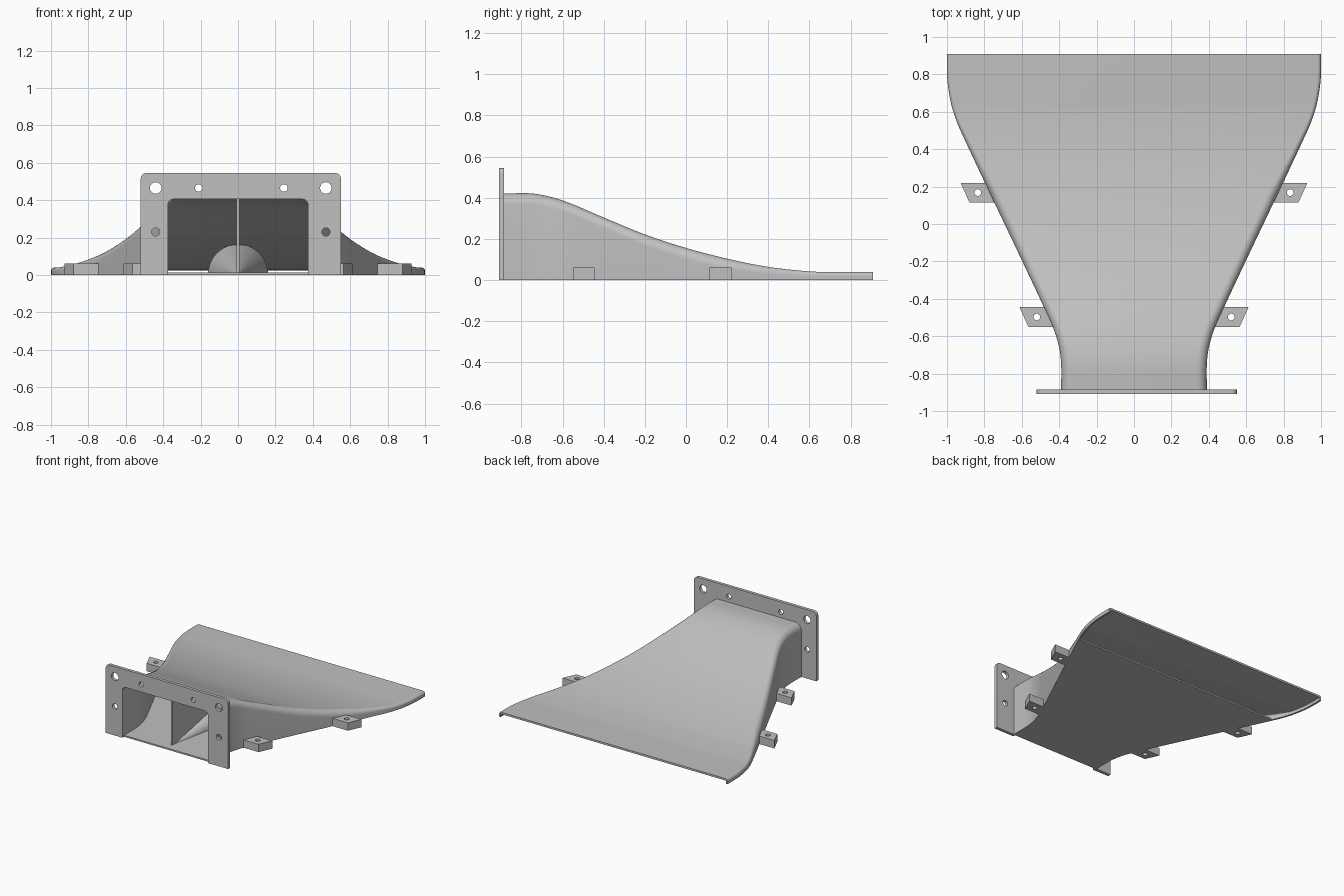
import bpy, bmesh, math
from mathutils import Matrix

cube = bpy.data.objects.get("Cube")
if cube:
    bpy.data.objects.remove(cube, do_unlink=True)

grey = bpy.data.materials.new("light grey")
grey.use_nodes = True
GREY = (0.53, 0.53, 0.53, 1)
grey.diffuse_color = GREY
grey.node_tree.nodes["Principled BSDF"].inputs["Base Color"].default_value = GREY

WALL = 0.015
FRONT, BACK, FLOOR_END = -0.89, 0.91, 0.47
WIDTH = [(-0.9, 0.39), (-0.74, 0.39), (-0.64, 0.405), (-0.52, 0.447), (0.5, 0.928),
         (0.62, 0.972), (0.74, 0.995), (0.82, 1), (0.92, 1)]
HEIGHT = [(-0.9, 0.42), (-0.74, 0.42), (-0.6, 0.387), (-0.4, 0.304), (-0.2, 0.222),
          (0, 0.156), (0.2, 0.104), (0.4, 0.064), (0.6, 0.042), (0.7, 0.04), (0.92, 0.04)]


def smooth_curve(pts, t):
    """Cubic interpolation through a list of points."""
    def slope(i):
        a, b = pts[max(i - 1, 0)], pts[min(i + 1, len(pts) - 1)]
        return (b[1] - a[1]) / (b[0] - a[0])
    i = max(k for k in range(len(pts) - 1) if pts[k][0] <= t)
    (x0, y0), (x1, y1) = pts[i], pts[i + 1]
    d = x1 - x0
    s = (t - x0) / d
    return (y0 * (1 + 2 * s) * (1 - s) ** 2 + d * slope(i) * s * (1 - s) ** 2
            + y1 * s * s * (3 - 2 * s) - d * slope(i + 1) * s * s * (1 - s))


def width(y):
    return smooth_curve(WIDTH, y)


def height(y):
    return smooth_curve(HEIGHT, y)


def stations(a, b, n):
    return [a + (b - a) * i / n for i in range(n + 1)]


def arc(cx, cz, r, start, end, n=8):
    return [(cx + r * math.cos(math.radians(a)), cz + r * math.sin(math.radians(a)))
            for a in stations(start, end, n)]


def finish(name, bm, smooth=False):
    bmesh.ops.recalc_face_normals(bm, faces=bm.faces)
    mesh = bpy.data.meshes.new(name)
    bm.to_mesh(mesh)
    bm.free()
    mesh.materials.append(grey)
    obj = bpy.data.objects.new(name, mesh)
    bpy.context.collection.objects.link(obj)
    if smooth:
        bpy.ops.object.select_all(action="DESELECT")
        obj.select_set(True)
        bpy.context.view_layer.objects.active = obj
        bpy.ops.object.shade_smooth_by_angle(angle=math.radians(30))
    return obj


def loft(name, ys, section, smooth=False):
    """Join closed x-z sections along y, with capped ends."""
    bm = bmesh.new()
    rings = [[bm.verts.new((x, y, z)) for x, z in section(y)] for y in ys]
    for a, b in zip(rings, rings[1:]):
        for i in range(len(a)):
            j = (i + 1) % len(a)
            bm.faces.new((a[i], a[j], b[j], b[i]))
    bm.faces.new(rings[0])
    bm.faces.new(rings[-1])
    return finish(name, bm, smooth)


def plate(name, outlines, depth, matrix):
    """Extrude an outline, with any further outlines as holes."""
    curve = bpy.data.curves.new(name, "CURVE")
    curve.dimensions = "2D"
    curve.fill_mode = "BOTH"
    curve.extrude = depth / 2
    for pts in outlines:
        spline = curve.splines.new("POLY")
        spline.points.add(len(pts) - 1)
        for p, (u, v) in zip(spline.points, pts):
            p.co = (u, v, 0, 1)
        spline.use_cyclic_u = True
    temp = bpy.data.objects.new(name + " outline", curve)
    bpy.context.collection.objects.link(temp)
    bpy.context.view_layer.update()
    mesh = temp.evaluated_get(bpy.context.evaluated_depsgraph_get()).to_mesh()
    bm = bmesh.new()
    bm.from_mesh(mesh)
    bpy.data.objects.remove(temp, do_unlink=True)
    bmesh.ops.remove_doubles(bm, verts=bm.verts, dist=0.0001)
    bm.transform(matrix)
    return finish(name, bm, True)


def arch(w, h, r):
    """Open-bottomed arch with rounded upper corners, right to left."""
    return ([(w, 0)] + arc(w - r, h - r, r, 0, 90)
            + arc(r - w, h - r, r, 90, 180) + [(-w, 0)])


def shell_section(y):
    w, h = width(y), height(y)
    r = min(0.055, h * 0.5)
    inner = arch(w - WALL, h - WALL, max(r - WALL, 0.004))
    return arch(w, h, r) + inner[::-1]


def floor_section(y):
    w = width(y) - 0.005
    return [(-w, 0), (w, 0), (w, 0.012), (-w, 0.012)]


def divider_section(y):
    t, top = 0.007, height(y) - 0.008
    return [(-t, 0.006), (t, 0.006), (t, top), (-t, top)]


# Flared duct, its floor and the central divider
loft("duct_shell", stations(FRONT, BACK, 72), shell_section, True)
loft("duct_floor", stations(FRONT, FLOOR_END, 50), floor_section)
loft("divider", stations(-0.83, 0, 30), divider_section)

# Half cone around the divider, resting on the floor
bm = bmesh.new()
bmesh.ops.create_cone(bm, cap_ends=True, segments=64, radius1=0.16, radius2=0.001, depth=0.78)
bm.transform(Matrix.Translation((0, -0.44, 0.004)) @ Matrix.Rotation(math.radians(90), 4, "X"))
cut = bmesh.ops.bisect_plane(bm, geom=bm.verts[:] + bm.edges[:] + bm.faces[:],
                             plane_co=(0, 0, 0.006), plane_no=(0, 0, 1), clear_inner=True)
bmesh.ops.holes_fill(bm, edges=[e for e in bm.edges if e.is_boundary])
finish("flow_cone", bm, True)

# Mounting flange with its opening and bolt holes
LEFT, RIGHT, TOP, R = -0.52, 0.55, 0.545, 0.03
flange = ([(RIGHT, 0)] + arc(RIGHT - R, TOP - R, R, 0, 90) + arc(LEFT + R, TOP - R, R, 90, 180)
          + [(LEFT, 0)] + arch(0.375, 0.405, 0.03)[::-1])
holes = [arc(x, z, r, 0, 345, 23) for x, z, r in (
    (-0.44, 0.465, 0.031), (0.47, 0.465, 0.031), (-0.21, 0.465, 0.02),
    (0.245, 0.465, 0.02), (-0.44, 0.23, 0.022), (0.47, 0.23, 0.022))]
plate("mounting_flange", [flange] + holes, 0.025,
      Matrix.Translation((0, -0.8975, 0)) @ Matrix.Rotation(math.radians(90), 4, "X"))

# Side mounting tabs, mirrored
for label, y0, x0 in (("front", -0.55, 0.565), ("back", 0.115, 0.88)):
    y1 = y0 + 0.105
    outline = [(width(y0) - 0.008, y0), (x0, y0), (x0 + 0.047, y1), (width(y1) - 0.008, y1)]
    hole = arc(x0 - 0.045, y0 + 0.053, 0.018, 0, 345, 23)
    for side, sign in (("left", 1), ("right", -1)):
        plate(f"{label}_{side}_tab", [outline, hole], 0.062,
              Matrix.Translation((0, 0, 0.031)) @ Matrix.Diagonal((sign, 1, 1, 1)))
